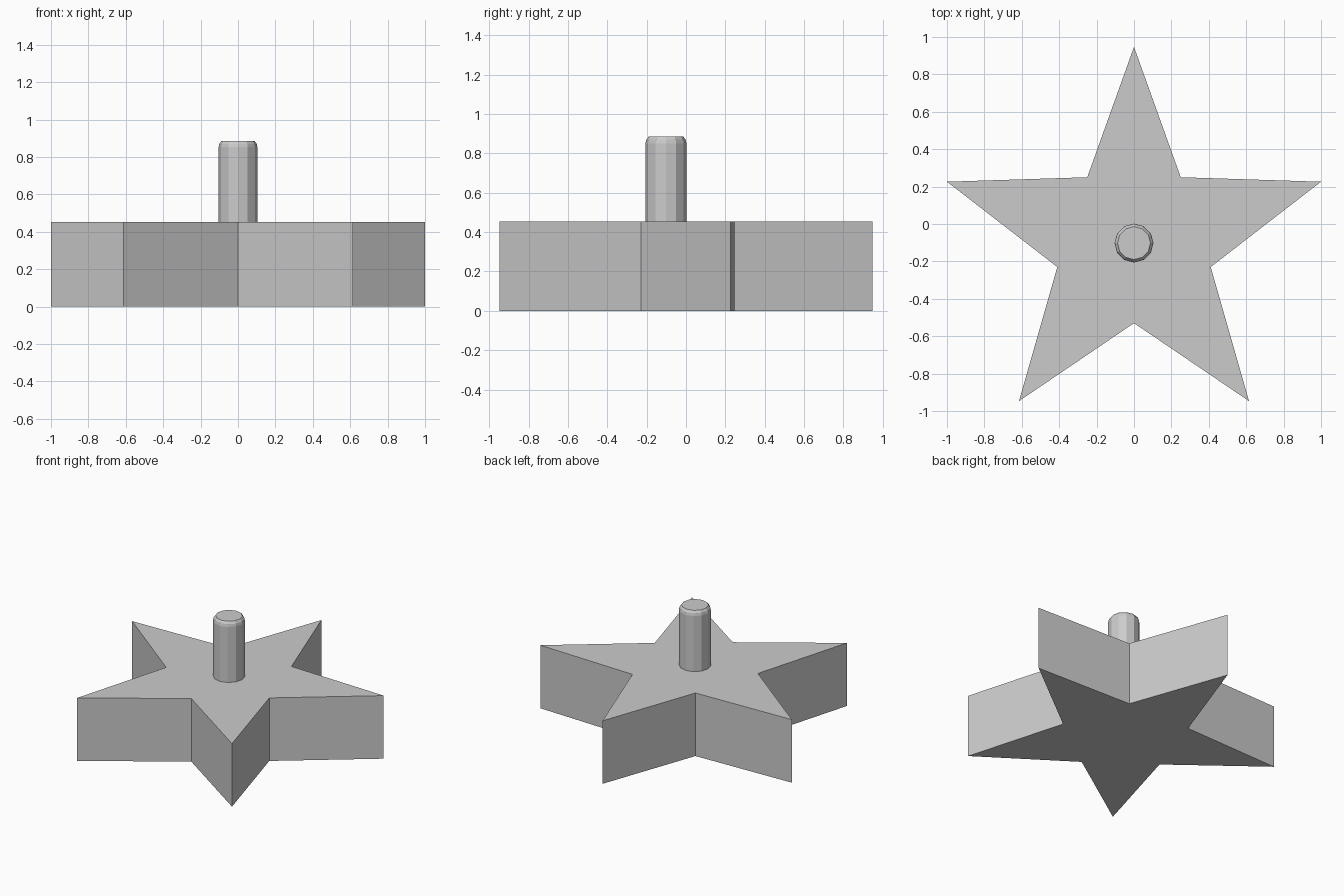
import bpy, bmesh, math

if "Cube" in bpy.data.objects:
    bpy.data.objects.remove(bpy.data.objects["Cube"])


def extrude_rings(name, rings):
    """Closed solid lofted through matching rings of points, bottom to top."""
    bm = bmesh.new()
    loops = [[bm.verts.new(p) for p in ring] for ring in rings]
    n = len(loops[0])
    for low, high in zip(loops, loops[1:]):
        for i in range(n):
            j = (i + 1) % n
            bm.faces.new((low[i], low[j], high[j], high[i]))
    bm.faces.new(loops[0][::-1])
    bm.faces.new(loops[-1])
    bmesh.ops.recalc_face_normals(bm, faces=bm.faces[:])
    mesh = bpy.data.meshes.new(name)
    bm.to_mesh(mesh)
    bm.free()
    obj = bpy.data.objects.new(name, mesh)
    bpy.context.collection.objects.link(obj)
    return obj


def circle(radius, z, cy, sides=12):
    return [(radius * math.cos(2 * math.pi * i / sides),
             cy + radius * math.sin(2 * math.pi * i / sides), z) for i in range(sides)]


# Star slab: right half outline, mirrored across x = 0
STAR_TOP = 0.453
right = [(0.25, 0.25), (1.0, 0.226), (0.41, -0.23), (0.615, -0.947)]
outline = [(0, 0.947)] + [(-x, y) for x, y in right] + [(0, -0.53)] + right[::-1]
extrude_rings("star_base", [[(x, y, z) for x, y in outline] for z in (0, STAR_TOP)])

# Upright peg with a chamfered top rim
PEG_Y = -0.102
extrude_rings("peg", [circle(r, z, PEG_Y) for r, z in
                      ((0.104, STAR_TOP - 0.02), (0.104, 0.852), (0.100, 0.870), (0.088, 0.886))])
